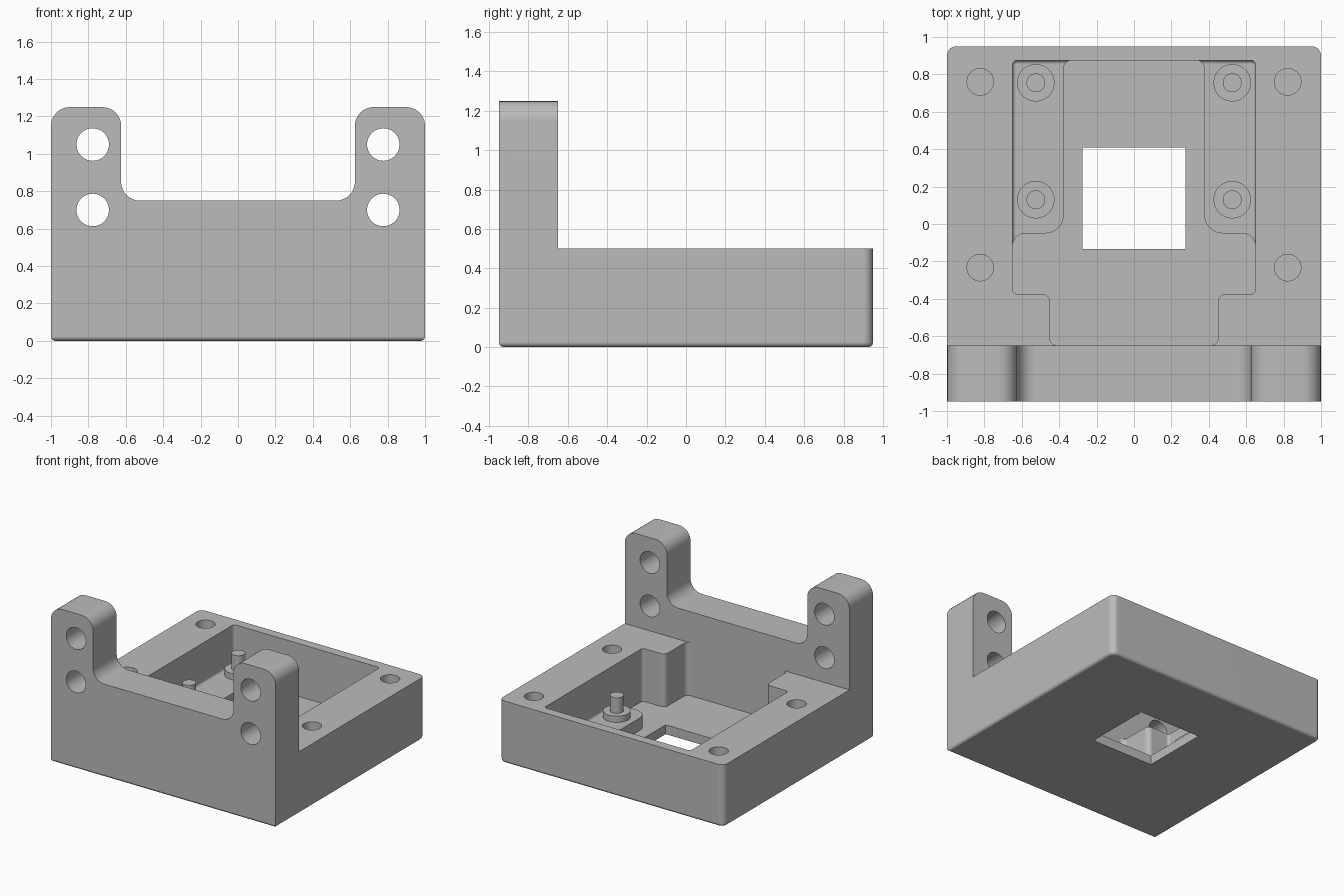
import bpy, bmesh, math
from mathutils import Vector, Matrix

cube = bpy.data.objects.get("Cube")
if cube:
    bpy.data.objects.remove(cube, do_unlink=True)

GREY = (0.5, 0.5, 0.5, 1)
grey = bpy.data.materials.new("plain grey")
grey.use_nodes = True
grey.diffuse_color = GREY
grey.node_tree.nodes["Principled BSDF"].inputs["Base Color"].default_value = GREY


def add_object(name, bm):
    bmesh.ops.recalc_face_normals(bm, faces=bm.faces)
    mesh = bpy.data.meshes.new(name)
    bm.to_mesh(mesh)
    bm.free()
    mesh.materials.append(grey)
    obj = bpy.data.objects.new(name, mesh)
    bpy.context.collection.objects.link(obj)
    return obj


def rounded(corners, steps=8):
    """Closed outline from (u, v, radius) corners, each rounded by an arc."""
    out = []
    for i, (u, v, r) in enumerate(corners):
        p = Vector((u, v))
        if not r:
            out.append(p)
            continue
        a = (Vector(corners[i - 1][:2]) - p).normalized()
        b = (Vector(corners[(i + 1) % len(corners)][:2]) - p).normalized()
        centre = p + (a + b) * r          # all corners are square
        for k in range(steps + 1):
            t = k / steps * math.pi / 2
            out.append(centre - b * r * math.cos(t) - a * r * math.sin(t))
    return out


def mirrored(half):
    """Complete a half outline given on the +x side."""
    return half + [(-u, v, r) for u, v, r in reversed(half)]


def prism(outline, place, along):
    bm = bmesh.new()
    face = bm.faces.new([bm.verts.new(place(u, v)) for u, v in outline])
    new = bmesh.ops.extrude_face_region(bm, geom=[face])["geom"]
    moved = [g for g in new if isinstance(g, bmesh.types.BMVert)]
    bmesh.ops.translate(bm, verts=moved, vec=along)
    bmesh.ops.recalc_face_normals(bm, faces=bm.faces)
    return bm


def round_edges(bm, radius, test):
    edges = [e for e in bm.edges if test(*[v.co for v in e.verts])]
    bmesh.ops.bevel(bm, geom=edges, offset=radius, segments=6, profile=0.5,
                    affect='EDGES', clamp_overlap=True)


def cylinder(radius, depth, centre, axis='Z'):
    bm = bmesh.new()
    turn = Matrix.Rotation(math.pi / 2, 4, 'X') if axis == 'Y' else Matrix()
    bmesh.ops.create_cone(bm, cap_ends=True, segments=48, radius1=radius, radius2=radius,
                          depth=depth, matrix=Matrix.Translation(centre) @ turn)
    return bm


def near(a, b):
    return abs(a - b) < 1e-4


def cut(target, bm):
    tool = add_object("cutter", bm)
    tool.hide_render = True
    mod = target.modifiers.new("cut", 'BOOLEAN')
    mod.operation, mod.solver, mod.object = 'DIFFERENCE', 'EXACT', tool
    bpy.context.view_layer.objects.active = target
    bpy.ops.object.modifier_apply(modifier=mod.name)
    bpy.data.objects.remove(tool, do_unlink=True)


def smooth(obj):
    bpy.ops.object.select_all(action='DESELECT')
    obj.select_set(True)
    bpy.context.view_layer.objects.active = obj
    bpy.ops.object.shade_smooth_by_angle(angle=math.radians(30))
    obj.modifiers.new("even shading", 'WEIGHTED_NORMAL').keep_sharp = True


# Housing: L-shaped side profile with a tall front wall, pulled across the width
side = [(-.95, 0), (.95, 0), (.95, .5), (-.65, .5), (-.65, 1.25), (-.95, 1.25)]
bm = prism(side, lambda y, z: (-1, y, z), (2, 0, 0))
round_edges(bm, .05, lambda a, b: near(a.y, .95) and near(b.y, .95) and near(a.x, b.x))
round_edges(bm, .1, lambda a, b: near(a.z, 1.25) and near(b.z, 1.25) and near(a.x, b.x))
round_edges(bm, .025, lambda a, b: near(a.z, 0) and near(b.z, 0))
housing = add_object("housing", bm)

# Notch between the two upright tabs
notch = mirrored([(.625, .75, .1), (.625, 1.25, .1), (.725, 1.25, 0), (.725, 1.4, 0)])
# the flare ends tangent to the tab top, so its last arc point doubles as a corner
outline = []
for p in rounded(notch):
    if not outline or (p - outline[-1]).length > 1e-4:
        outline.append(p)
cut(housing, prism(outline, lambda x, z: (x, -1.1, z), (0, .6, 0)))

# Upper pocket, leaving the two shelves with a small fillet at the walls
well = [(.65, .875, .025), (.65, -.2, 0), (-.65, -.2, 0), (-.65, .875, .025)]
bm = prism(rounded(well), lambda x, y: (x, y, .175), (0, 0, .425))
round_edges(bm, .02, lambda a, b: near(a.z, .175) and near(b.z, .175))
cut(housing, bm)

# Deep pocket between the shelves and behind the front wall
deep = mirrored([(.375, .875, .04), (.375, -.05, .1), (.65, -.05, .07),
                 (.65, -.375, .025), (.45, -.375, .04), (.45, -.65, .04)])
cut(housing, prism(rounded(deep), lambda x, y: (x, y, .075), (0, 0, .525)))

# Square window through the floor
window = [(.275, .41), (.275, -.135), (-.275, -.135), (-.275, .41)]
cut(housing, prism(window, lambda x, y: (x, y, -.1), (0, 0, .3)))

for s in (-1, 1):
    # Screw holes through the tabs
    for z in (.7, 1.05):
        cut(housing, cylinder(.087, .6, (s * .777, -.8, z), 'Y'))
    # Blind screw holes in the rim
    for y in (.76, -.233):
        cut(housing, cylinder(.071, .6, (s * .822, y, .5)))
smooth(housing)

# Stepped locating pins on the shelves
for s, label in ((-1, "right"), (1, "left")):
    for y, end in ((.755, "back"), (.13, "front")):
        for part, radius, top in (("boss", .1, .225), ("pin", .05, .35)):
            bottom = .165
            bm = cylinder(radius, top - bottom, (s * .525, y, (top + bottom) / 2))
            smooth(add_object(f"{end}_{label}_{part}", bm))
